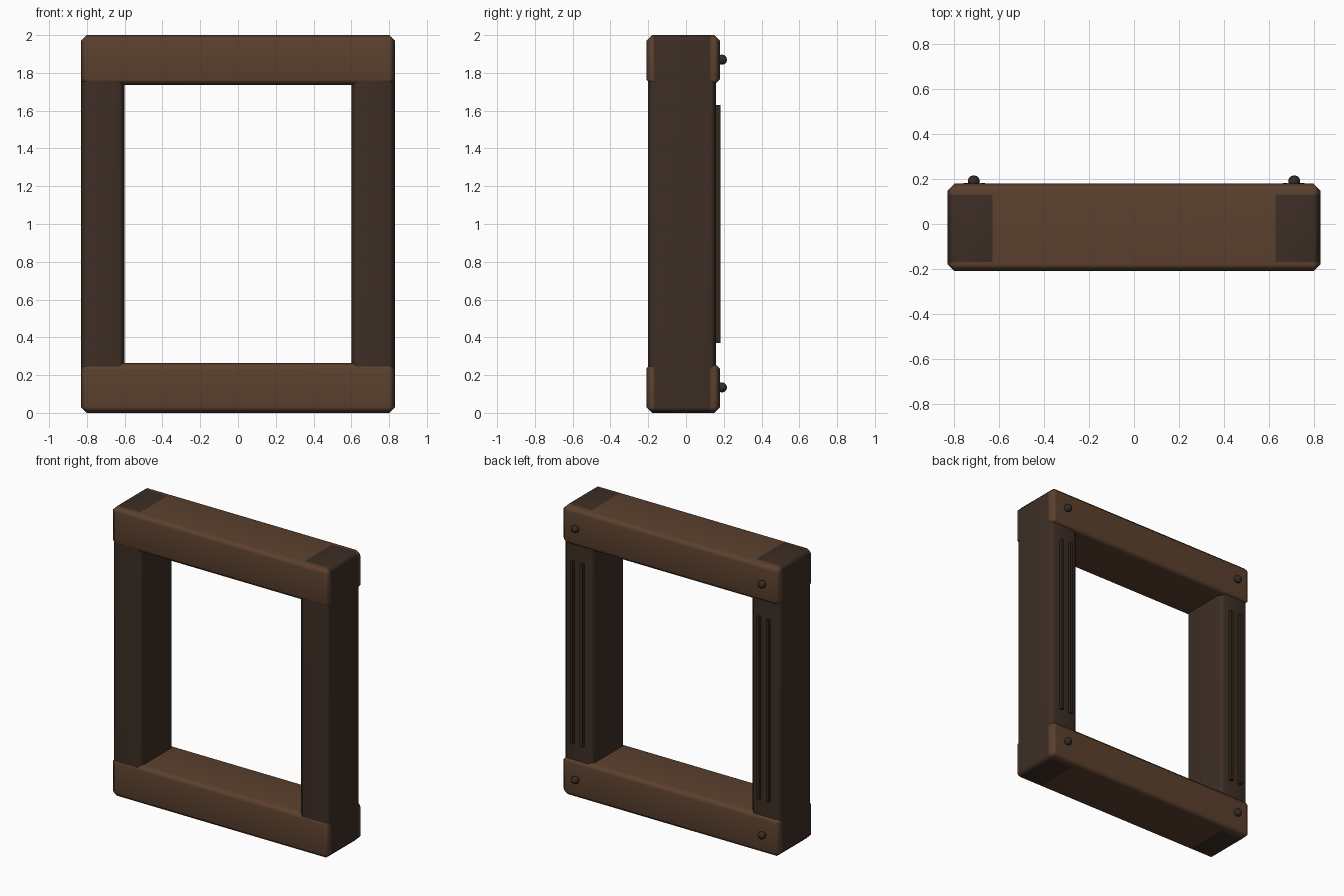
import bpy, bmesh, math
from mathutils import Matrix, Vector

if "Cube" in bpy.data.objects:
    bpy.data.objects.remove(bpy.data.objects["Cube"])


def material(name, rgb):
    m = bpy.data.materials.new(name)
    m.diffuse_color = (*rgb, 1)
    m.use_nodes = True
    m.node_tree.nodes["Principled BSDF"].inputs["Base Color"].default_value = m.diffuse_color
    return m


BROWN = material("brown_wood", (0.105, 0.052, 0.027))
DARK = material("dark_wood", (0.046, 0.027, 0.018))
GROOVE = material("darkest_wood", (0.032, 0.020, 0.014))
IRON = material("dark_iron", (0.036, 0.024, 0.018))


def finish(bm, name, mat, smooth=True):
    me = bpy.data.meshes.new(name)
    bm.to_mesh(me)
    bm.free()
    me.materials.append(mat)
    for p in me.polygons:
        p.use_smooth = smooth
    ob = bpy.data.objects.new(name, me)
    bpy.context.collection.objects.link(ob)
    return ob


def block(name, lo, hi, mat, chamfer=0.0):
    lo, hi = Vector(lo), Vector(hi)
    bm = bmesh.new()
    bmesh.ops.create_cube(bm, size=1, matrix=Matrix.Translation((lo + hi) / 2)
                          @ Matrix.Diagonal((*(hi - lo), 1)))
    if chamfer:
        bmesh.ops.bevel(bm, geom=bm.edges[:], offset=chamfer, segments=1,
                        affect='EDGES', profile=0.5)
    ob = finish(bm, name, mat, smooth=chamfer > 0)
    if chamfer:
        # broad faces stay flat, chamfers blend between them
        ob.modifiers.new("weighted", 'WEIGHTED_NORMAL').weight = 50
    return ob


# horizontal beams
for label, z in (("bottom", 0.0), ("top", 1.735)):
    block(label + "_beam", (-0.83, -0.21, z), (0.83, 0.18, z + 0.265), BROWN, 0.03)

for label, s in (("left", -1), ("right", 1)):
    # upright post, a hair proud of the beams where they cross
    xs = sorted((s * 0.60, s * 0.8305))
    block(label + "_post", (xs[0], -0.20, -0.0004), (xs[1], 0.16, 2.0004), DARK, 0.03)

    # thin raised strips on the back of the post
    for i, x in enumerate((0.675, 0.75)):
        block(f"{label}_strip_{i + 1}", (s * x - 0.01, 0.15, 0.37),
              (s * x + 0.01, 0.182, 1.63), GROOVE)

    # round bolt heads at the back corners
    for i, z in enumerate((0.135, 1.87)):
        bm = bmesh.new()
        bmesh.ops.create_uvsphere(
            bm, u_segments=8, v_segments=6, radius=0.027,
            matrix=Matrix.Translation((s * 0.714, 0.19, z))
            @ Matrix.Rotation(math.pi / 2, 4, 'X'))
        finish(bm, f"{label}_bolt_{i + 1}", IRON)
